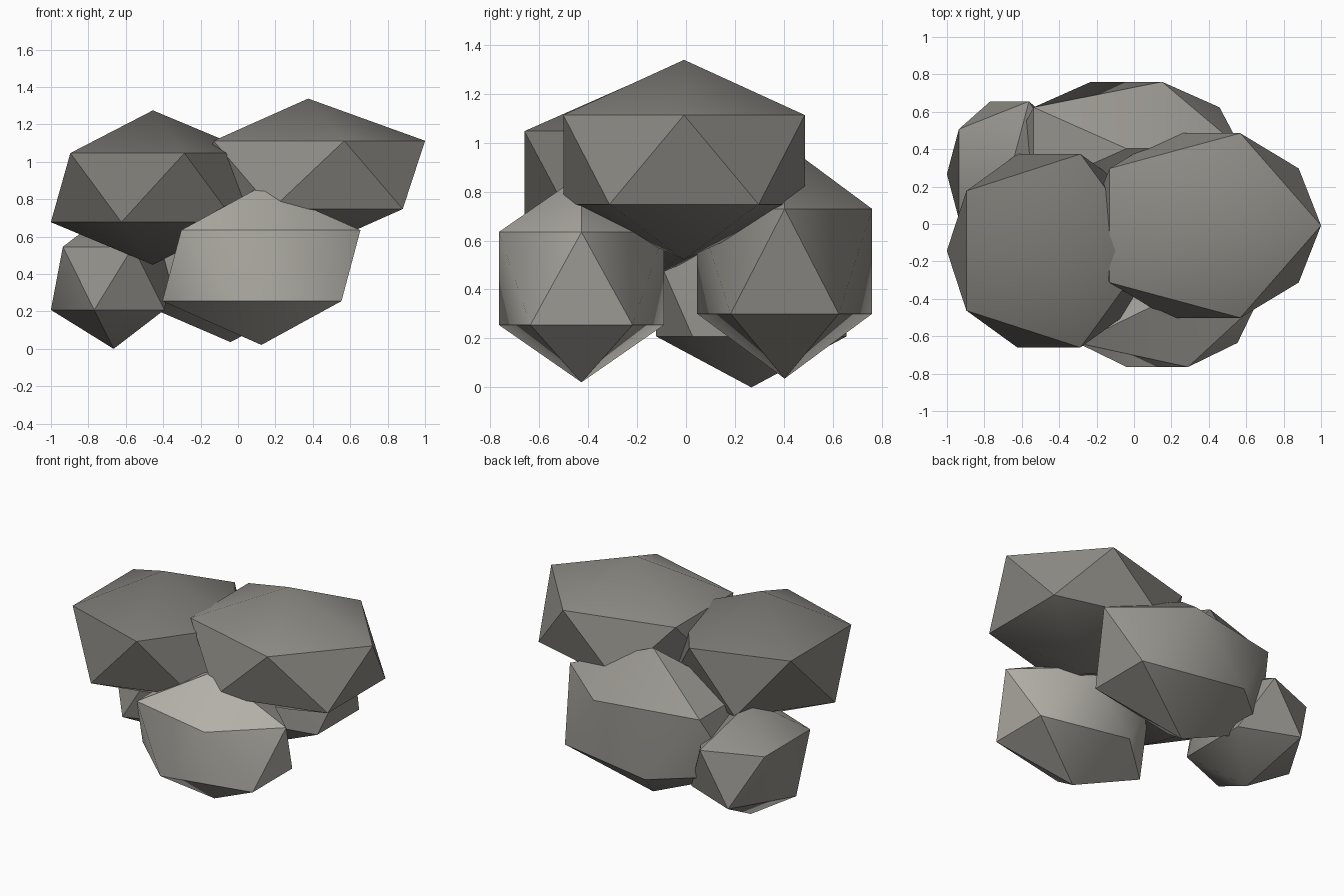
import bpy
import math

if "Cube" in bpy.data.objects:
    bpy.data.objects.remove(bpy.data.objects["Cube"])


def rock(name, center, radii, tone):
    """One boulder: a stretched icosahedron, soft across its shallow edges."""
    bpy.ops.mesh.primitive_ico_sphere_add(subdivisions=1, radius=1, location=center)
    obj = bpy.context.object
    obj.name = name
    obj.scale = radii
    bpy.ops.object.transform_apply(location=False, rotation=False, scale=True)
    bpy.ops.object.shade_smooth_by_angle(angle=math.radians(40))
    # Slightly warm grey stone
    mat = bpy.data.materials.new(name + "_stone")
    mat.diffuse_color = (tone, tone * 0.96, tone * 0.87, 1)
    mat.use_nodes = True
    mat.node_tree.nodes["Principled BSDF"].inputs["Base Color"].default_value = mat.diffuse_color
    obj.data.materials.append(mat)
    return obj


# Three base boulders
rock("front_base_rock", (0.125, -0.427, 0.445), (0.592, 0.397, 0.424), 0.45)
rock("back_base_rock", (-0.04, 0.403, 0.515), (0.687, 0.42, 0.479), 0.32)
rock("small_side_rock", (-0.665, 0.267, 0.377), (0.375, 0.457, 0.377), 0.29)

# Two boulders resting on top
rock("left_top_rock", (-0.455, -0.143, 0.862), (0.61, 0.608, 0.413), 0.20)
rock("right_top_rock", (0.375, -0.008, 0.93), (0.699, 0.58, 0.408), 0.27)
